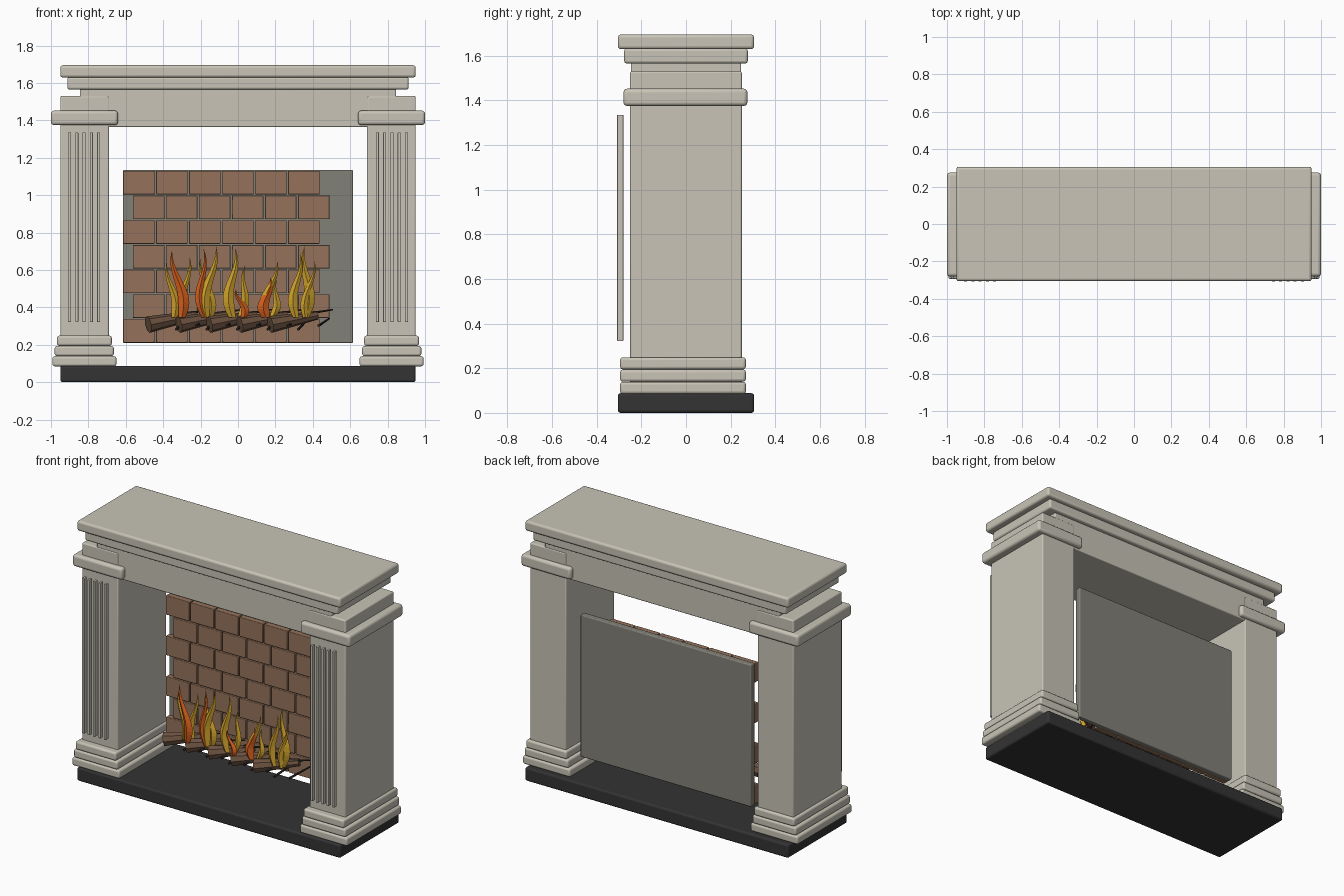
import bpy, bmesh, math
from mathutils import Vector, Matrix

if "Cube" in bpy.data.objects:
    bpy.data.objects.remove(bpy.data.objects["Cube"])


def material(name, r, g, b):
    m = bpy.data.materials.new(name)
    m.diffuse_color = (r, g, b, 1)
    m.use_nodes = True
    m.node_tree.nodes["Principled BSDF"].inputs["Base Color"].default_value = m.diffuse_color
    return m


STONE = material("pale stone", 0.58, 0.55, 0.47)
PANEL = material("grey panel", 0.225, 0.218, 0.185)
HEARTH = material("charcoal", 0.033, 0.033, 0.035)
BRICK = material("brick brown", 0.30, 0.17, 0.105)
WOOD = material("log brown", 0.15, 0.085, 0.052)
TWIG = material("dark twig", 0.03, 0.022, 0.018)
YELLOW = material("flame yellow", 0.66, 0.38, 0.025)
ORANGE = material("flame orange", 0.70, 0.12, 0.012)


def finish(name, bm, mat, bevel=0, smooth=True):
    bmesh.ops.recalc_face_normals(bm, faces=bm.faces)
    me = bpy.data.meshes.new(name)
    bm.to_mesh(me)
    bm.free()
    me.materials.append(mat)
    ob = bpy.data.objects.new(name, me)
    bpy.context.collection.objects.link(ob)
    if bevel:
        mod = ob.modifiers.new("soft edges", 'BEVEL')
        mod.width, mod.segments = bevel, 3
    if smooth:
        bpy.context.view_layer.objects.active = ob
        ob.select_set(True)
        bpy.ops.object.shade_smooth_by_angle(angle=math.radians(35))
        ob.select_set(False)
    return ob


def add_box(bm, x0, x1, y0, y1, z0, z1):
    loc = Vector((x0 + x1, y0 + y1, z0 + z1)) / 2
    size = (abs(x1 - x0), y1 - y0, z1 - z0)
    bmesh.ops.create_cube(bm, size=1, matrix=Matrix.LocRotScale(loc, None, size))


def box(name, dims, mat, bevel=0):
    bm = bmesh.new()
    add_box(bm, *dims)
    return finish(name, bm, mat, bevel)


def add_rod(bm, a, b, r0, r1, sides):
    a, b = Vector(a), Vector(b)
    d = b - a
    mat = Matrix.Translation((a + b) / 2) @ d.to_track_quat('Z', 'Y').to_matrix().to_4x4()
    bmesh.ops.create_cone(bm, cap_ends=True, segments=sides, radius1=r0,
                          radius2=r1, depth=d.length, matrix=mat)


# hearth slab, lintel and mantel shelf
box("hearth_slab", (-0.95, 0.95, -0.305, 0.305, 0, 0.088), HEARTH, 0.012)
box("lintel", (-0.845, 0.845, -0.247, 0.247, 1.365, 1.57), STONE, 0.006)
box("mantel_moulding", (-0.912, 0.912, -0.277, 0.277, 1.565, 1.632), STONE, 0.012)
box("mantel_shelf", (-0.95, 0.95, -0.305, 0.305, 1.629, 1.695), STONE, 0.014)

# columns with stepped feet, capitals and raised flutes
for side, s in (("left", -1), ("right", 1)):
    box(side + "_column", (s * 0.69, s * 0.95, -0.25, 0.25, 0.08, 1.53), STONE, 0.008)
    box(side + "_capital", (s * 0.642, s, -0.28, 0.275, 1.375, 1.452), STONE, 0.016)
    for i, (inner, outer) in enumerate(((0.65, 0.992), (0.664, 0.98), (0.675, 0.968))):
        z = 0.085 + i * 0.055
        box(f"{side}_foot_step_{i + 1}",
            (s * inner, s * outer, -0.295, 0.268, z, z + 0.054), STONE, 0.012)
    bm = bmesh.new()
    for i in range(5):
        x = s * (0.823 + (i - 2) * 0.039)
        add_box(bm, x - 0.008, x + 0.008, -0.308, -0.281, 0.322, 1.335)
    finish(side + "_flutes", bm, STONE, 0.002)

# fireback panel with staggered bricks
box("fireback_panel", (-0.615, 0.615, 0.17, 0.21, 0.21, 1.135), PANEL, 0.006)
bm = bmesh.new()
for row in range(7):
    z = 0.212 + row * 0.132
    for col in range(6):
        x = -0.615 + col * 0.1765 + (row % 2) * 0.053
        add_box(bm, x, x + 0.169, 0.135, 0.172, z, z + 0.126)
finish("bricks", bm, BRICK, 0.004)

# slanted logs and thin twigs
logs, twigs = bmesh.new(), bmesh.new()
for i in range(5):
    x = -0.48 + i * 0.163
    add_rod(logs, (x, -0.07, 0.308), (x + 0.25, 0.03, 0.358), 0.045, 0.024, 8)
    add_rod(twigs, (x + 0.03, -0.06, 0.34), (x + 0.335, 0.05, 0.388), 0.011, 0.004, 6)
    for k in range(2):
        tx = x + 0.15 + k * 0.11
        add_rod(twigs, (tx, -0.09, 0.283 + k * 0.02), (tx + 0.055, 0.08, 0.34), 0.008, 0.005, 6)
finish("logs", logs, WOOD)
finish("twigs", twigs, TWIG)


# wavy tapering flame tongue with a diamond section
def add_tongue(bm, x0, x1, z0, z1, width, y, sway):
    steps, rings = 14, []
    for k in range(steps):
        t = k / steps
        w = width * (0.45 + 0.55 * math.sin(math.pi * min(1, t * 1.6 + 0.1))) if t < 0.25 \
            else width * (1 - ((t - 0.25) / 0.75) ** 1.3)
        cx = x0 + (x1 - x0) * t + sway * math.sin(t * 5.6)
        z = z0 + (z1 - z0) * t
        rings.append([bm.verts.new((cx + a * w, y + b * w * 0.7, z))
                      for a, b in ((1, 0), (0, 1), (-1, 0), (0, -1))])
    tip = bm.verts.new((x1 + sway * math.sin(5.6), y, z1))
    for lo, hi in zip(rings, rings[1:]):
        for j in range(4):
            bm.faces.new((lo[j], lo[j - 1], hi[j - 1], hi[j]))
    for j in range(4):
        bm.faces.new((rings[-1][j], rings[-1][j - 1], tip))
    bm.faces.new(rings[0])


# base x, tip x, top z, half width, sway
yellow = ((-0.34, -0.37, 0.64, 0.024, 0.016), (-0.29, -0.27, 0.67, 0.022, -0.018),
          (-0.17, -0.13, 0.73, 0.030, -0.020), (-0.15, -0.19, 0.66, 0.026, 0.018),
          (-0.03, -0.03, 0.72, 0.030, -0.022), (0.01, 0.05, 0.63, 0.022, 0.016),
          (0.14, 0.20, 0.65, 0.026, -0.018), (0.18, 0.22, 0.55, 0.022, 0.016),
          (0.31, 0.32, 0.69, 0.026, -0.020), (0.36, 0.37, 0.73, 0.030, 0.020),
          (0.36, 0.40, 0.65, 0.020, -0.016))
orange = ((-0.30, -0.34, 0.71, 0.030, 0.020), (-0.18, -0.20, 0.72, 0.022, -0.022),
          (0.03, 0.00, 0.50, 0.022, 0.016), (0.15, 0.16, 0.56, 0.032, -0.018))
for name, tongues, mat, y in (("yellow_flames", yellow, YELLOW, -0.07),
                              ("orange_flames", orange, ORANGE, -0.095)):
    bm = bmesh.new()
    for i, (x0, x1, top, w, sway) in enumerate(tongues):
        add_tongue(bm, x0, x1, 0.345, top, w, y + 0.02 * (i % 2), sway)
    finish(name, bm, mat, smooth=False)
